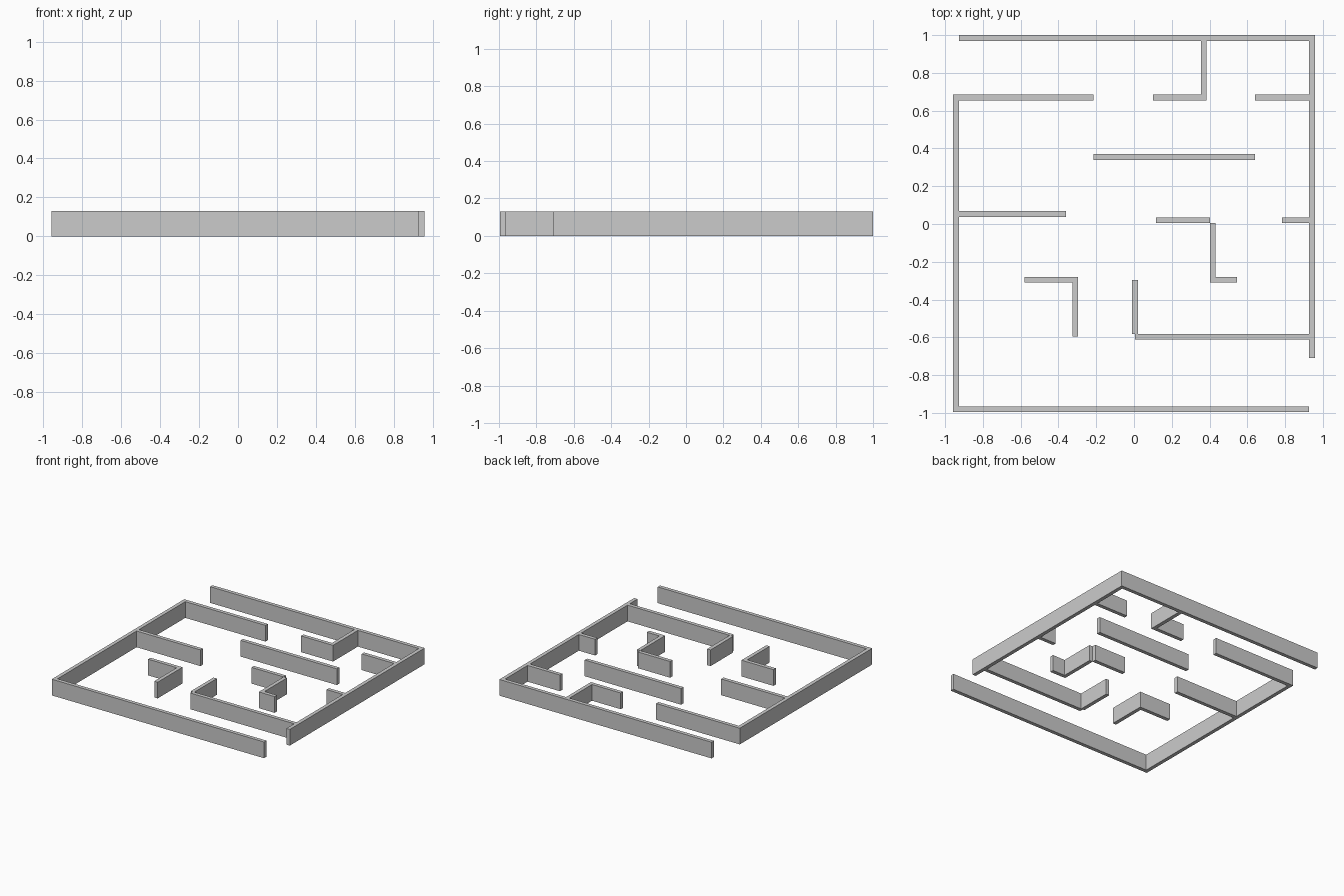
import bpy, bmesh
from mathutils import Matrix

if "Cube" in bpy.data.objects:
    bpy.data.objects.remove(bpy.data.objects["Cube"])

T = 0.03     # wall thickness
H = 0.13     # wall height


def box(name, x0, x1, y0, y1):
    bm = bmesh.new()
    bmesh.ops.create_cube(bm, size=1.0, matrix=Matrix.LocRotScale(
        ((x0 + x1) / 2, (y0 + y1) / 2, H / 2), None, (x1 - x0, y1 - y0, H)))
    mesh = bpy.data.meshes.new(name)
    bm.to_mesh(mesh)
    bm.free()
    bpy.context.collection.objects.link(bpy.data.objects.new(name, mesh))


def wall_x(name, x0, x1, y):
    """Wall running along x, centred on y."""
    box(name, x0, x1, y - T / 2, y + T / 2)


def wall_y(name, x, y0, y1):
    """Wall running along y, centred on x."""
    box(name, x - T / 2, x + T / 2, y0, y1)


L, R = -0.927, 0.927   # inner faces of the side walls

# Outer walls, with an opening at back left and front right
wall_x("back_wall", L, R, 0.985)
wall_x("front_wall", L, R, -0.98)
wall_y("left_wall", L - T / 2, -0.995, 0.685)
wall_y("right_wall", R + T / 2, -0.71, 1.0)

# Back row of partitions
wall_x("back_left_partition", L, -0.215, 0.67)
wall_y("back_hook_stem", 0.37, 0.655, 0.97)
wall_x("back_hook_arm", 0.10, 0.355, 0.67)
wall_x("back_right_partition", 0.64, R, 0.67)

# Middle partitions
wall_x("free_standing_partition", -0.215, 0.64, 0.355)
wall_x("middle_left_partition", L, -0.36, 0.053)
wall_x("middle_right_partition", 0.783, R, 0.02)

# Z-shaped partition
wall_x("zigzag_back_arm", 0.117, 0.402, 0.02)
wall_y("zigzag_stem", 0.417, -0.31, 0.005)
wall_x("zigzag_front_arm", 0.432, 0.544, -0.296)

# L-shaped partitions at the front
wall_x("corner_arm", -0.58, -0.326, -0.296)
wall_y("corner_stem", -0.311, -0.596, -0.281)
wall_y("front_partition_stem", 0.005, -0.582, -0.297)
wall_x("front_right_partition", 0.005, R, -0.597)
